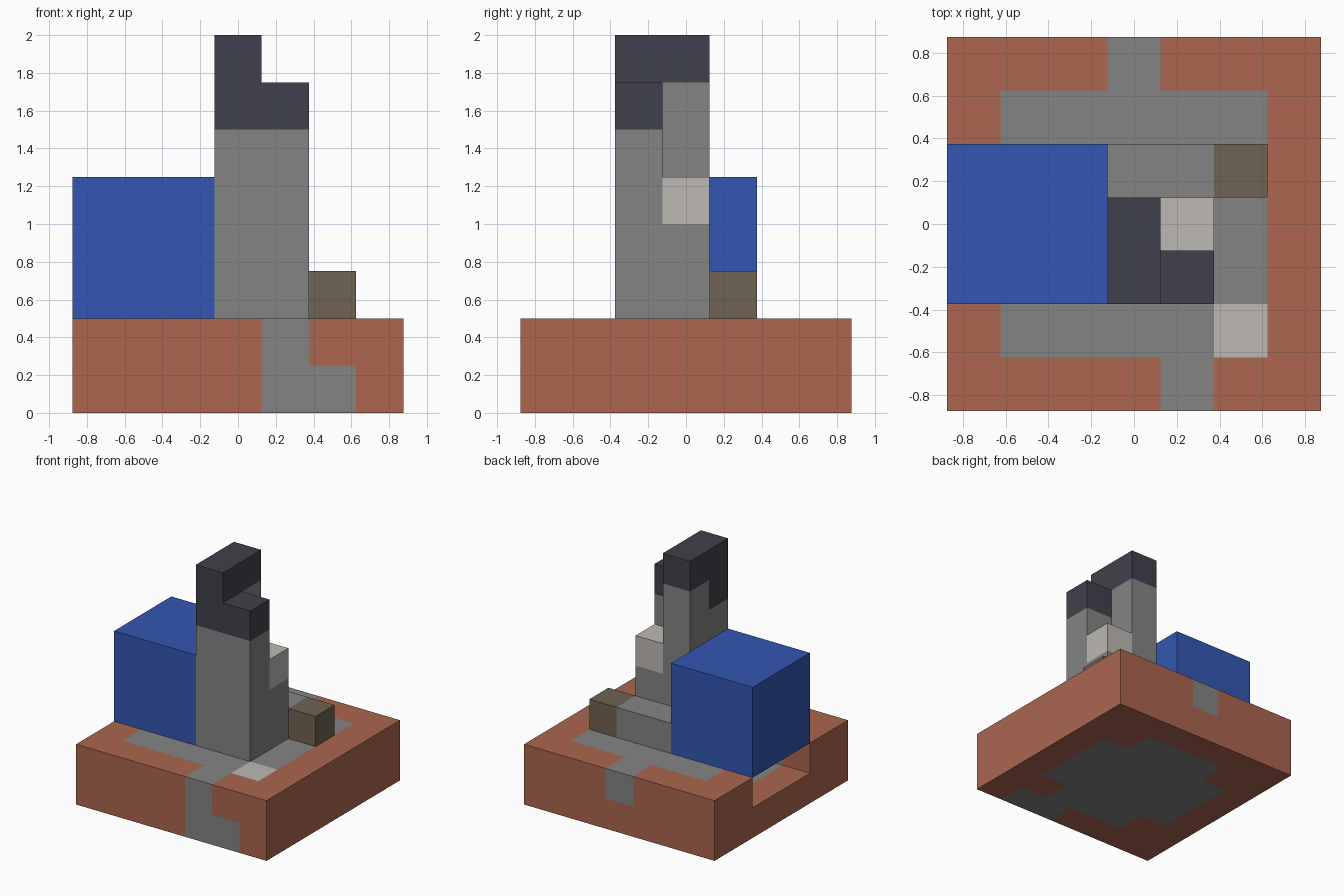
import bpy
import bmesh
from mathutils import Vector

if "Cube" in bpy.data.objects:
    bpy.data.objects.remove(bpy.data.objects["Cube"], do_unlink=True)

UNIT = 0.25          # edge of one building cube
HALF = 7 * UNIT / 2  # half width of the base


def linear(c):
    c /= 255
    return c / 12.92 if c <= 0.04045 else ((c + 0.055) / 1.055) ** 2.4


def material(name, *rgb):
    colour = [linear(c) for c in rgb] + [1.0]
    mat = bpy.data.materials.new(name)
    mat.use_nodes = True
    mat.diffuse_color = colour
    mat.node_tree.nodes["Principled BSDF"].inputs["Base Color"].default_value = colour
    return mat


PALETTE = {
    "R": material("terracotta", 171, 102, 79),
    "G": material("stone_grey", 132, 132, 132),
    "W": material("pale_stone", 189, 185, 180),
    "D": material("dark_slate", 64, 64, 76),
    "N": material("earth_brown", 111, 98, 82),
    "B": material("bright_blue", 51, 86, 178),
}
DIRECTIONS = [Vector(d) for d in
              ((1, 0, 0), (-1, 0, 0), (0, 1, 0), (0, -1, 0), (0, 0, 1), (0, 0, -1))]


def build_blocks(name, layers, col=0, row=0, level=0):
    """Shell of stacked cubes; layers go upwards, rows back to front, columns along +x."""
    cells = {}
    for k, layer in enumerate(layers):
        for j, line in enumerate(layer.split()):
            for i, key in enumerate(line):
                if key != ".":
                    cells[(col + i, -(row + j), level + k)] = key
    keys = sorted(set(cells.values()))
    bm = bmesh.new()
    for cell, key in cells.items():
        centre = Vector(cell) * UNIT + Vector((UNIT / 2 - HALF, HALF - UNIT / 2, UNIT / 2))
        for d in DIRECTIONS:
            if tuple(int(c + n) for c, n in zip(cell, d)) in cells:
                continue
            u = Vector((d.y, d.z, d.x))
            v = d.cross(u)
            corners = [centre + (d + u * a + v * b) * UNIT / 2
                       for a, b in ((-1, -1), (1, -1), (1, 1), (-1, 1))]
            face = bm.faces.new([bm.verts.new(p) for p in corners])
            face.material_index = keys.index(key)
    bmesh.ops.remove_doubles(bm, verts=bm.verts, dist=0.001)
    mesh = bpy.data.meshes.new(name)
    bm.to_mesh(mesh)
    bm.free()
    for key in keys:
        mesh.materials.append(PALETTE[key])
    obj = bpy.data.objects.new(name, mesh)
    bpy.context.collection.objects.link(obj)
    return obj


# Square base with a paved inlay and a recess open to the side under the blue block
build_blocks("base", [
    "RRRRRRR RRGGGRR RGGGGGR RGGGGGR RGGGGGR RRGGGRR RRRRGGR",
    "RRRGRRR RGGGGGR ...GGGR ...GGGR ...GGGR RGGGGWR RRRRGRR",
])

# Stepped tower with a dark cap and a pale ledge
build_blocks("tower", [
    "GG GG", "GG GG", "GW GG", "G. GG", "G. DD", "D. D.",
], col=3, row=3, level=2)

# Low wall behind the tower, ending in a brown cube
build_blocks("low_wall", ["GGN"], col=3, row=2, level=2)

# Large blue block beside the tower
build_blocks("blue_block", ["BBB BBB BBB"] * 3, row=2, level=2)
